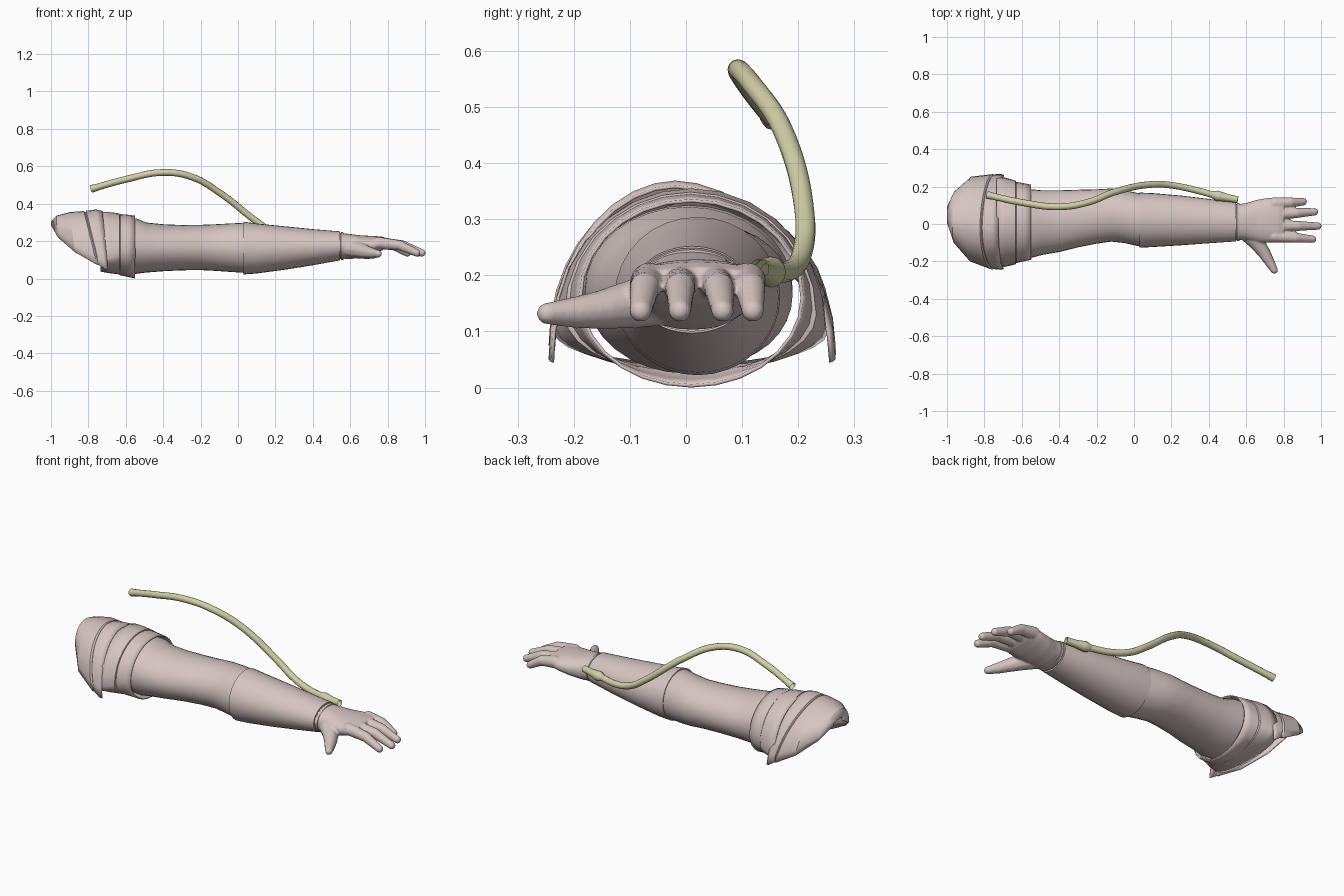
import bpy, bmesh, math
from mathutils import Vector

if "Cube" in bpy.data.objects:
    bpy.data.objects.remove(bpy.data.objects["Cube"])


def material(name, rgb):
    m = bpy.data.materials.new(name)
    m.diffuse_color = (*rgb, 1)
    m.use_nodes = True
    m.node_tree.nodes["Principled BSDF"].inputs["Base Color"].default_value = m.diffuse_color
    return m


PINK = material("dusty_pink", (0.67, 0.56, 0.54))
OLIVE = material("pale_olive", (0.64, 0.63, 0.39))


def finish(obj, mat, angle=35):
    obj.data.materials.append(mat)
    bpy.ops.object.select_all(action='DESELECT')
    obj.select_set(True)
    bpy.context.view_layer.objects.active = obj
    if obj.type == 'CURVE':
        bpy.ops.object.convert(target='MESH')
    bpy.ops.object.shade_smooth_by_angle(angle=math.radians(angle))


def new_object(name, bm):
    me = bpy.data.meshes.new(name)
    bm.to_mesh(me)
    bm.free()
    obj = bpy.data.objects.new(name, me)
    bpy.context.collection.objects.link(obj)
    return obj


def skin(bm, rings, closed):
    n = len(rings[0])
    for a, b in zip(rings, rings[1:]):
        for j in range(n if closed else n - 1):
            k = (j + 1) % n
            bm.faces.new((a[j], a[k], b[k], b[j]))


def loft(bm, sections, n=32, power=1.0, caps=(False, False)):
    """Closed rings; section = x, ymin, ymax, zmin, zmax, optional height of widest point."""
    rings = []
    for x, y0, y1, z0, z1, *mid in sections:
        zc = mid[0] if mid else (z0 + z1) / 2
        ring = []
        for i in range(n):
            t = 2 * math.pi * i / n
            c, s = math.cos(t), math.sin(t)
            c = math.copysign(abs(c) ** power, c)
            s = math.copysign(abs(s) ** power, s)
            ring.append(bm.verts.new((x, (y0 + y1) / 2 + (y1 - y0) / 2 * c,
                                      zc + s * (z1 - zc if s > 0 else zc - z0))))
        rings.append(ring)
    skin(bm, rings, True)
    if caps[0]:
        bm.faces.new(rings[0][::-1])
    if caps[1]:
        bm.faces.new(rings[-1])


def arch(bm, sections, n=18):
    """Open arches; section = x at top, shift at bottom, ymin, ymax, zbottom, ztop."""
    rings = []
    for x, shift, y0, y1, z0, z1 in sections:
        ring = []
        for i in range(n + 1):
            t = math.pi * i / n
            s = math.sin(t)
            # peak leans slightly towards the front, sides slope like a tent
            c = math.copysign(abs(math.cos(t)) ** 1.1, math.cos(t))
            y = (y0 + y1) / 2 + (y1 - y0) / 2 * c - 0.03 * s * s
            ring.append(bm.verts.new((x + shift * (1 - s), y, z0 + (z1 - z0) * s)))
        rings.append(ring)
    skin(bm, rings, False)


def thicken(obj, t=0.006):
    m = obj.modifiers.new("thickness", 'SOLIDIFY')
    m.thickness = t
    m.offset = 0


# Shoulder cap: one stepped arched shell, open underneath
bm = bmesh.new()
arch(bm, [(-0.997, 0.00, 0.01, 0.09, 0.285, 0.303),
          (-0.97, 0.01, -0.10, 0.17, 0.22, 0.333),
          (-0.90, 0.03, -0.20, 0.25, 0.14, 0.352),
          (-0.825, 0.07, -0.242, 0.264, 0.075, 0.358),
          (-0.815, 0.07, -0.236, 0.258, 0.072, 0.350),
          (-0.81, 0.07, -0.240, 0.264, 0.07, 0.360),
          (-0.76, 0.05, -0.242, 0.264, 0.05, 0.366),
          (-0.725, 0.03, -0.238, 0.258, 0.045, 0.358)])
cap = new_object("shoulder_cap", bm)
thicken(cap)
finish(cap, PINK, 25)

# Rings where the sleeve leaves the shoulder, stepping down in size
bm = bmesh.new()
loft(bm, [(-0.735, -0.232, 0.250, 0.040, 0.352, 0.10), (-0.69, -0.226, 0.245, 0.032, 0.352, 0.11),
          (-0.635, -0.214, 0.230, 0.025, 0.346, 0.13), (-0.632, -0.204, 0.220, 0.022, 0.336, 0.14),
          (-0.628, -0.206, 0.222, 0.020, 0.342, 0.14), (-0.59, -0.197, 0.215, 0.012, 0.338, 0.15),
          (-0.55, -0.188, 0.207, 0.003, 0.333, 0.16)], n=28)
ring = new_object("shoulder_ring", bm)
thicken(ring)
finish(ring, PINK, 25)

# Upper sleeve and forearm sleeve
bm = bmesh.new()
loft(bm, [(-0.62, -0.18, 0.19, 0.03, 0.325), (-0.545, -0.18, 0.185, 0.025, 0.322),
          (-0.49, -0.165, 0.18, 0.032, 0.299), (-0.40, -0.15, 0.18, 0.039, 0.29),
          (-0.30, -0.125, 0.183, 0.044, 0.286), (-0.20, -0.105, 0.185, 0.045, 0.287),
          (-0.12, -0.094, 0.19, 0.041, 0.29), (-0.05, -0.102, 0.18, 0.036, 0.294),
          (0.04, -0.122, 0.162, 0.03, 0.298)])
finish(new_object("upper_sleeve", bm), PINK)

bm = bmesh.new()
loft(bm, [(0.03, -0.127, 0.168, 0.022, 0.304), (0.10, -0.123, 0.165, 0.027, 0.294),
          (0.25, -0.114, 0.152, 0.047, 0.279), (0.40, -0.103, 0.134, 0.071, 0.264),
          (0.545, -0.093, 0.114, 0.097, 0.252)], caps=(True, True))
finish(new_object("forearm_sleeve", bm), PINK)

# Cuff just past the forearm sleeve
bm = bmesh.new()
loft(bm, [(0.54, -0.086, 0.106, 0.105, 0.244), (0.548, -0.086, 0.106, 0.105, 0.244),
          (0.552, -0.092, 0.113, 0.100, 0.249), (0.565, -0.091, 0.112, 0.100, 0.246)],
     caps=(True, True))
finish(new_object("cuff", bm), PINK)

# Hand: wrist and palm loft plus finger chains, fused by remeshing
bm = bmesh.new()
loft(bm, [(0.55, -0.084, 0.105, 0.107, 0.243), (0.60, -0.088, 0.112, 0.103, 0.238),
          (0.66, -0.10, 0.130, 0.115, 0.23), (0.72, -0.10, 0.140, 0.132, 0.228),
          (0.77, -0.10, 0.140, 0.15, 0.224), (0.80, -0.088, 0.130, 0.168, 0.214)],
     power=0.9, caps=(True, True))


def finger(points):
    """Chain of spheres through (x, y, z, radius) points."""
    for a, b in zip(points, points[1:]):
        for i in range(9):
            p = Vector(a).lerp(Vector(b), i / 8)
            r = bmesh.ops.create_icosphere(bm, subdivisions=2, radius=p[3])
            bmesh.ops.translate(bm, verts=r["verts"], vec=p.xyz)


for y0, y1, tip in ((0.11, 0.119, 0.905), (0.052, 0.065, 0.965),
                    (-0.01, -0.011, 0.983), (-0.066, -0.081, 0.955)):
    span = tip - 0.75
    finger([(0.75, y0, 0.19, 0.034), (0.75 + span * 0.55, (y0 + y1) / 2, 0.178, 0.028),
            (tip, y1, 0.137, 0.021)])
finger([(0.60, -0.04, 0.16, 0.05), (0.65, -0.09, 0.15, 0.045), (0.69, -0.145, 0.14, 0.036),
        (0.72, -0.195, 0.134, 0.029), (0.75, -0.247, 0.132, 0.02)])
hand = new_object("hand", bm)
m = hand.modifiers.new("fuse", 'REMESH')
m.mode = 'VOXEL'
m.voxel_size = 0.005
m.use_smooth_shade = True
m = hand.modifiers.new("soften", 'SMOOTH')
m.factor = 0.5
m.iterations = 5
hand.data.materials.append(PINK)


# Hose arching over the arm, with fittings at both ends
def hose(name, points, depth, smooth=True):
    cu = bpy.data.curves.new(name, 'CURVE')
    cu.dimensions = '3D'
    cu.bevel_depth = depth
    cu.bevel_resolution = 4
    cu.resolution_u = 8
    if smooth:
        sp = cu.splines.new('BEZIER')
        sp.bezier_points.add(len(points) - 1)
        for bp, p in zip(sp.bezier_points, points):
            bp.co = p
            bp.handle_left_type = bp.handle_right_type = 'AUTO'
    else:
        sp = cu.splines.new('POLY')
        sp.points.add(len(points) - 1)
        for q, p in zip(sp.points, points):
            q.co = (*p[:3], 1)
            q.radius = p[3]
    obj = bpy.data.objects.new(name, cu)
    bpy.context.collection.objects.link(obj)
    finish(obj, OLIVE, 40)


hose("hose", [(-0.785, 0.155, 0.479), (-0.60, 0.115, 0.53), (-0.40, 0.092, 0.567),
              (-0.25, 0.115, 0.544), (-0.10, 0.172, 0.46), (0.10, 0.212, 0.305),
              (0.20, 0.207, 0.24), (0.30, 0.188, 0.21), (0.45, 0.149, 0.206)], 0.018)
hose("hose_nozzle", [(0.42, 0.157, 0.206, 0.019), (0.445, 0.151, 0.206, 0.028),
                     (0.46, 0.148, 0.206, 0.026), (0.50, 0.14, 0.208, 0.02),
                     (0.555, 0.13, 0.211, 0.018)], 1.0, smooth=False)
hose("hose_end_collar", [(-0.785, 0.155, 0.479, 0.0205),
                         (-0.755, 0.149, 0.4872, 0.0195)], 1.0, smooth=False)
